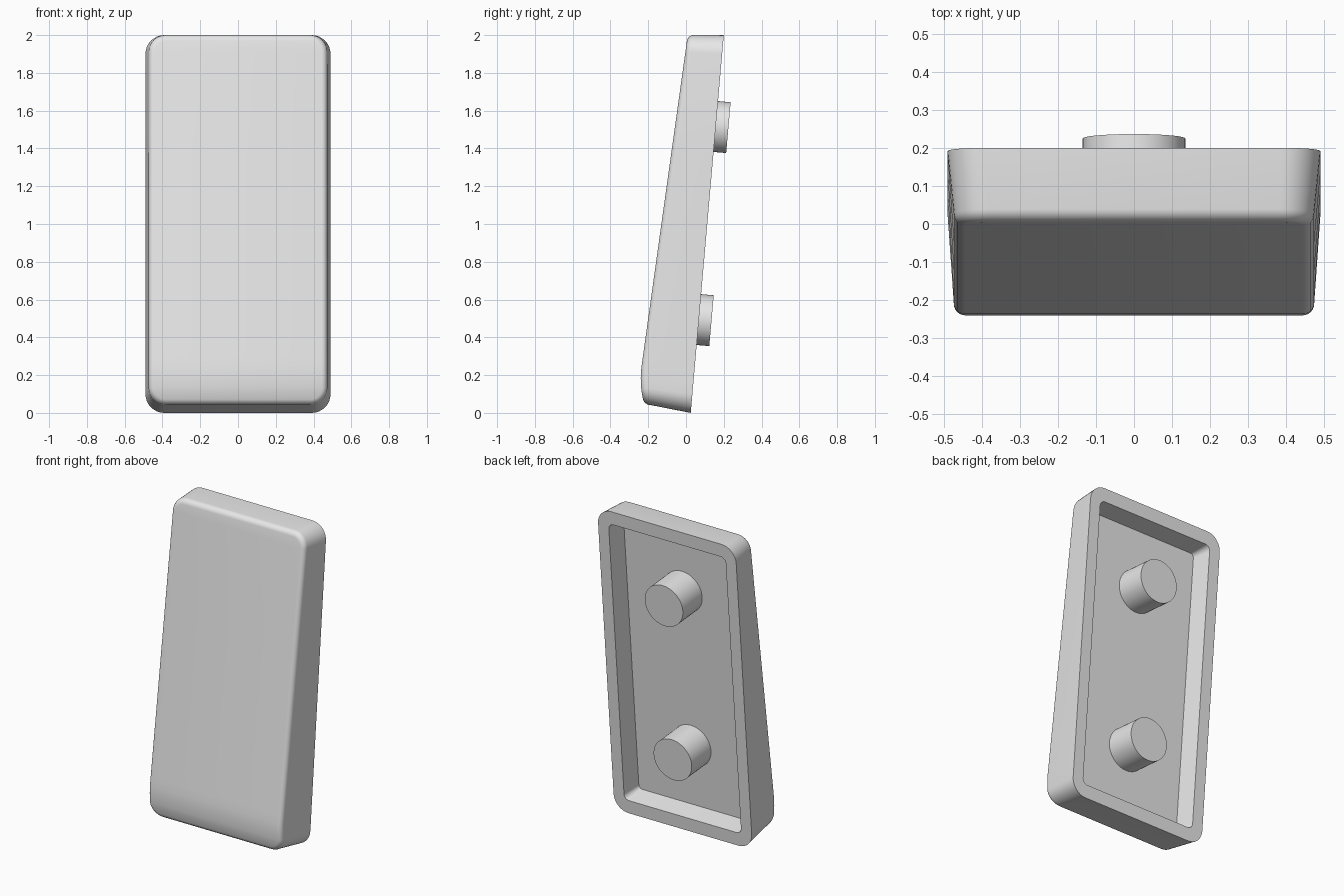
import bpy, bmesh, math
from mathutils import Matrix

if "Cube" in bpy.data.objects:
    bpy.data.objects.remove(bpy.data.objects["Cube"])

TILT = math.radians(5)
ARC = 8                                             # segments per rounded corner
SIDE = [0.03, 0.06, 0.09, 0.13, 0.4, 0.7]           # extra points up each long side

plastic = bpy.data.materials.new("light_grey_plastic")
plastic.diffuse_color = (0.8, 0.8, 0.8, 1)
plastic.use_nodes = True
plastic.node_tree.nodes["Principled BSDF"].inputs["Base Color"].default_value = plastic.diffuse_color


def back_y(z):
    """Flat, leaning plane of the open back."""
    return 0.025 + 0.0875 * z


def front_y(z):
    """Leaning front that curls back near the bottom."""
    d = z - 0.25
    return -0.235 + 0.1395 * d + (1.02 * d * d if d < 0 else 0)


def finish(bm, name):
    bmesh.ops.recalc_face_normals(bm, faces=bm.faces)
    mesh = bpy.data.meshes.new(name)
    bm.to_mesh(mesh)
    bm.free()
    mesh.materials.append(plastic)
    obj = bpy.data.objects.new(name, mesh)
    bpy.context.collection.objects.link(obj)
    return obj


def smooth(obj):
    bpy.ops.object.select_all(action='DESELECT')
    obj.select_set(True)
    bpy.context.view_layer.objects.active = obj
    bpy.ops.object.shade_smooth_by_angle(angle=math.radians(30))


def ring(bm, half, z0, z1, r, depth):
    """Rounded rectangle, right side upward then left side downward."""
    right = []
    for i in range(ARC + 1):
        a = math.pi / 2 * i / ARC
        right.append((half - r + r * math.sin(a), z0 + r - r * math.cos(a)))
    right += [(half, z0 + r + f * (z1 - z0 - 2 * r)) for f in SIDE]
    for i in range(ARC + 1):
        a = math.pi / 2 * i / ARC
        right.append((half - r + r * math.cos(a), z1 - r + r * math.sin(a)))
    pts = right + [(-x, z) for x, z in reversed(right)]
    return [bm.verts.new((x, depth(z), z)) for x, z in pts]


def bridge(bm, a, b):
    n = len(a)
    for i in range(n):
        j = (i + 1) % n
        bm.faces.new((a[i], a[j], b[j], b[i]))


def cap(bm, loop):
    """Close a ring with strips running across it."""
    n = len(loop)
    for i in range(n // 2 - 1):
        bm.faces.new((loop[i], loop[i + 1], loop[n - 2 - i], loop[n - 1 - i]))


# Shell: recess floor, recess wall, rim, outer wall, rounded front edge, front
bm = bmesh.new()
rings = [
    ring(bm, 0.40, 0.11, 1.91, 0.025, lambda z: back_y(z) - 0.13),
    ring(bm, 0.415, 0.085, 1.915, 0.035, back_y),
    ring(bm, 0.49, 0.0, 2.0, 0.10, back_y),
]
EDGE = 0.03
for k in range(7):
    a = math.pi / 2 * k / 6
    inset, drop = EDGE * (1 - math.cos(a)), EDGE * (1 - math.sin(a))
    rings.append(ring(bm, 0.473 - inset, 0.042 + inset, 2.0 - inset, 0.09 - inset,
                      lambda z, d=drop: front_y(z) + d))
for a, b in zip(rings, rings[1:]):
    bridge(bm, a, b)
cap(bm, rings[0])
cap(bm, rings[-1])
smooth(finish(bm, "cap_shell"))


# Stems: round posts with a cross-shaped socket
def cross_cutter(matrix):
    w, l = 0.03, 0.1
    outline = []
    for q in range(4):
        c, s = round(math.cos(q * math.pi / 2)), round(math.sin(q * math.pi / 2))
        for x, y in ((l, -w), (l, w), (w, w)):
            outline.append((x * c - y * s, x * s + y * c))
    bm = bmesh.new()
    base = bm.faces.new([bm.verts.new((x, y, -0.13)) for x, y in outline])
    top = bmesh.ops.extrude_face_region(bm, geom=[base])["geom"]
    bmesh.ops.translate(bm, vec=(0, 0, 0.3),
                        verts=[v for v in top if isinstance(v, bmesh.types.BMVert)])
    bm.transform(matrix)
    cutter = finish(bm, "socket_cutter")
    cutter.hide_render = True
    return cutter


for name, z in (("lower_stem", 0.494), ("upper_stem", 1.516)):
    # local +z points out of the back, origin on the rim plane
    place = Matrix.Translation((0, back_y(z), z)) @ Matrix.Rotation(-math.pi / 2 - TILT, 4, 'X')
    bm = bmesh.new()
    bmesh.ops.create_cone(bm, cap_ends=True, segments=48, radius1=0.135, radius2=0.135,
                          depth=0.205, matrix=place @ Matrix.Translation((0, 0, -0.0355)))
    stem = finish(bm, name)
    cutter = cross_cutter(place)
    mod = stem.modifiers.new("socket", 'BOOLEAN')
    mod.operation = 'DIFFERENCE'
    mod.solver = 'EXACT'
    mod.object = cutter
    bpy.context.view_layer.objects.active = stem
    stem.select_set(True)
    bpy.ops.object.modifier_apply(modifier=mod.name)
    bpy.data.objects.remove(cutter)
    smooth(stem)
